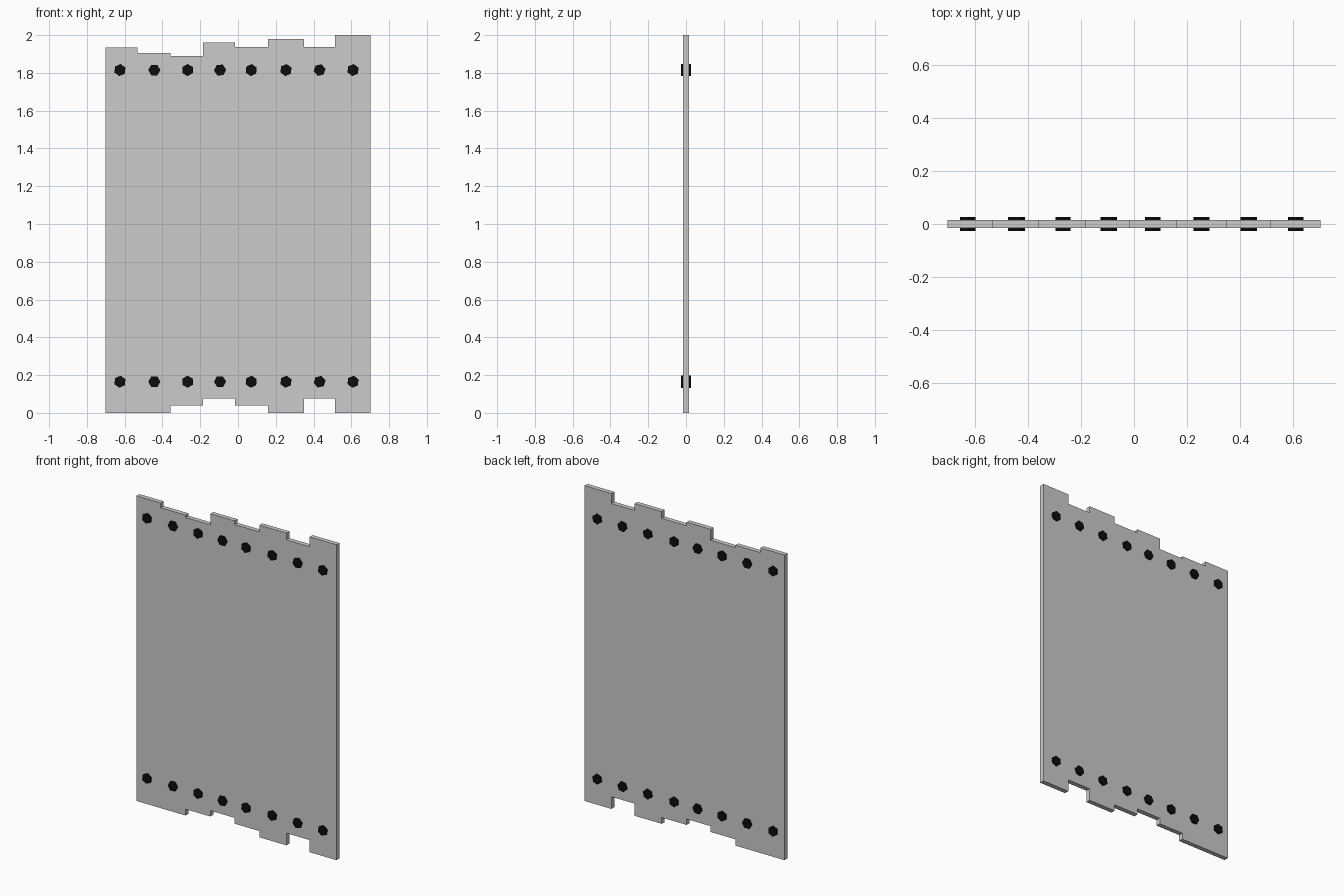
import bpy, math

if "Cube" in bpy.data.objects:
    bpy.data.objects.remove(bpy.data.objects["Cube"])

HALF_T = 0.0148      # half plank thickness
BOLT_R = 0.032
BOLT_LEN = 0.053

black = bpy.data.materials.new("black_iron")
black.diffuse_color = (0.004, 0.004, 0.004, 1)
black.use_nodes = True
black.node_tree.nodes["Principled BSDF"].inputs["Base Color"].default_value = black.diffuse_color

# plank seams, then (bottom, top, bolt x, bolt turn) for each plank
seams = [-0.702, -0.532, -0.357, -0.184, -0.015, 0.16, 0.35, 0.513, 0.702]
planks = [
    (0.00, 1.935, -0.625, 5),
    (0.00, 1.905, -0.443, 30),
    (0.04, 1.89, -0.267, 0),
    (0.077, 1.96, -0.095, 26),
    (0.04, 1.937, 0.070, 6),
    (0.00, 1.98, 0.254, 7),
    (0.077, 1.937, 0.432, 18),
    (0.00, 2.00, 0.609, 8),
]


def plank(name, x0, x1, z0, z1):
    bpy.ops.mesh.primitive_cube_add(size=1, location=((x0 + x1) / 2, 0, (z0 + z1) / 2))
    ob = bpy.context.object
    ob.name = name
    ob.scale = (x1 - x0, HALF_T * 2, z1 - z0)
    bpy.ops.object.transform_apply(location=False, rotation=False, scale=True)


def bolt(name, x, z, turn):
    # hexagonal through-bolt, both heads proud of the plank
    bpy.ops.mesh.primitive_cylinder_add(
        vertices=6, radius=BOLT_R, depth=BOLT_LEN, location=(x, 0, z),
        rotation=(math.pi / 2, math.radians(turn), 0))
    ob = bpy.context.object
    ob.rotation_mode = 'XYZ'
    ob.rotation_euler = (math.pi / 2, math.radians(turn), 0)
    ob.name = name
    ob.data.materials.append(black)


for i, (z0, z1, bx, turn) in enumerate(planks):
    plank(f"plank_{i + 1}", seams[i], seams[i + 1], z0, z1)
    bolt(f"upper_bolt_{i + 1}", bx, 1.815, turn)
    bolt(f"lower_bolt_{i + 1}", bx, 0.165, turn)
